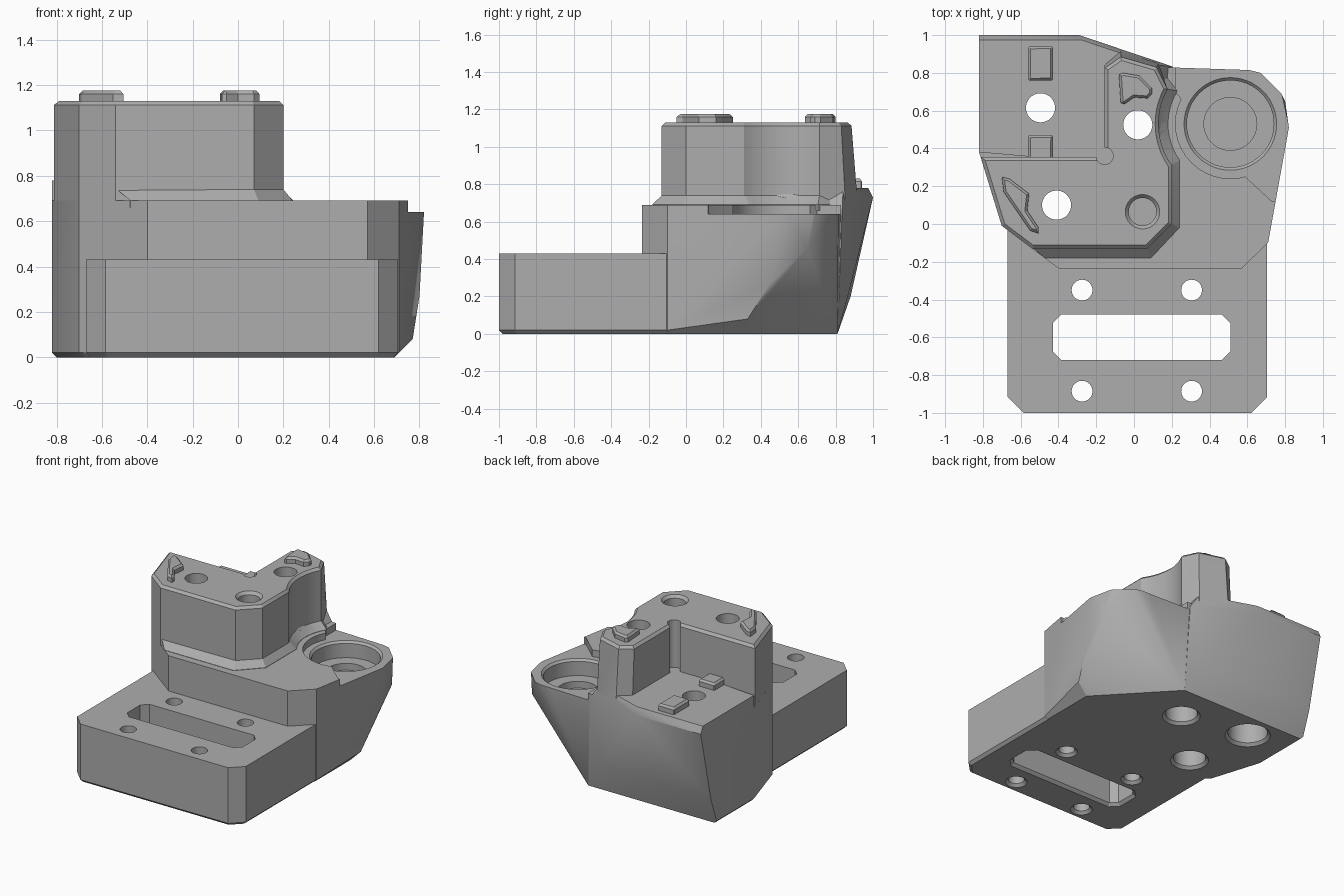
import bpy, bmesh, math
from mathutils import Vector

old = bpy.data.objects.get("Cube")
if old:
    bpy.data.objects.remove(old, do_unlink=True)

grey = bpy.data.materials.new("plain grey")
grey.use_nodes = True
COLOR = (0.42, 0.42, 0.42, 1)
grey.diffuse_color = COLOR
for node in grey.node_tree.nodes:
    if node.type == 'BSDF_PRINCIPLED':
        node.inputs["Base Color"].default_value = COLOR


def finish(name, bm):
    bmesh.ops.recalc_face_normals(bm, faces=bm.faces)
    mesh = bpy.data.meshes.new(name)
    bm.to_mesh(mesh)
    bm.free()
    mesh.materials.append(grey)
    obj = bpy.data.objects.new(name, mesh)
    bpy.context.collection.objects.link(obj)
    return obj


def loft(name, *sections):
    """Join outlines of equal length, given as (points, height)."""
    bm = bmesh.new()
    rings = [[bm.verts.new((x, y, z)) for x, y in pts] for pts, z in sections]
    n = len(rings[0])
    for low, high in zip(rings, rings[1:]):
        for i in range(n):
            j = (i + 1) % n
            bm.faces.new((low[i], low[j], high[j], high[i]))
    bm.faces.new(rings[0][::-1])
    bm.faces.new(rings[-1])
    return finish(name, bm)


def hull(name, layers):
    bm = bmesh.new()
    for z, pts in layers.items():
        for x, y in pts:
            bm.verts.new((x, y, z))
    res = bmesh.ops.convex_hull(bm, input=bm.verts)
    spare = {v for v in res["geom_interior"] + res["geom_unused"]
             if isinstance(v, bmesh.types.BMVert)}
    bmesh.ops.delete(bm, geom=list(spare), context='VERTS')
    bmesh.ops.dissolve_limit(bm, angle_limit=0.01, verts=bm.verts, edges=bm.edges)
    return finish(name, bm)


def inset(pts, d):
    """Move a counter-clockwise outline inwards by d."""
    out = []
    for i, p in enumerate(pts):
        p, a, b = Vector(p), Vector(pts[i - 1]), Vector(pts[(i + 1) % len(pts)])
        e, f = (p - a).normalized(), (b - p).normalized()
        m, k = Vector((-e.y, e.x)), Vector((-f.y, f.x))
        out.append(tuple(p + (m + k) * d / (1 + m.dot(k))))
    return out


def arc(c, r, a0, a1, n):
    angles = [math.radians(a0 + (a1 - a0) * i / (n - 1)) for i in range(n)]
    return [(c[0] + r * math.cos(a), c[1] + r * math.sin(a)) for a in angles]


def turned(name, c, *steps, n=40):
    ring = 360 - 360 / n
    return loft(name, *[(arc(c, r, 0, ring, n), z) for r, z in steps])


def clipped(x0, x1, y0, y1, c):
    return [(x0 + c, y0), (x1 - c, y0), (x1, y0 + c), (x1, y1 - c),
            (x1 - c, y1), (x0 + c, y1), (x0, y1 - c), (x0, y0 + c)]


def combine(obj, other, op):
    mod = obj.modifiers.new(op.lower(), 'BOOLEAN')
    mod.object, mod.operation, mod.solver = other, op, 'EXACT'
    graph = bpy.context.evaluated_depsgraph_get()
    graph.update()
    mesh = bpy.data.meshes.new_from_object(obj.evaluated_get(graph))
    obj.modifiers.clear()
    obj.data = mesh
    bpy.data.objects.remove(other, do_unlink=True)


# Main body with the sloping lobe
body = hull("mount_body", {
    0: [(-.4, -.22), (.57, -.22), (.69, -.09), (.69, .32), (.23, .81),
        (-.68, 0), (-.8, .38), (-.8, .78)],
    .02: [(-.7, -.01), (-.4, -.235), (.57, -.235), (.71, -.1), (-.82, .38)],
    .08: [(.77, .33)],
    .27: [(.8, .45)],
    .46: [(.8, .65)],
    .64: [(.82, .51), (.78, .69), (.67, .8), (.61, .815)],
    .69: [(-.7, -.01), (-.4, -.235), (.57, -.235), (.71, -.1), (.73, .12),
          (.82, .51), (.78, .69), (.67, .8), (.61, .815), (.2, .83),
          (-.82, .38), (-.82, .8)],
})
# Lower ledge around the socket
LOBE = (.51, .53)
ledge = [(.6, .24), (.73, .12), (1, .1), (1, 1), (.22, 1), (.22, .7)]
combine(body, loft("ledge_cut", (ledge, .64), (ledge, .8)), 'DIFFERENCE')
combine(body, turned("ledge_round_cut", LOBE, (.29, .64), (.29, .8)), 'DIFFERENCE')

# Rear block with the pocket floor
rear = hull("rear_block", {
    0: [(-.8, .39), (-.8, .81), (.23, .81), (.1, .3)],
    .02: [(-.82, .38), (-.82, .815)],
    .2: [(-.82, .88), (.1, .865)],
    .66: [(.2, .835)],
    .73: [(-.82, 1), (-.29, 1)],
    .78: [(-.82, .975), (-.28, .975), (.12, .84), (.1, .3), (-.82, .38)],
})
combine(body, rear, 'UNION')

# Front plate
plate = clipped(-.67, .705, -1, .25, .085)
combine(body, loft("front_plate", (inset(plate, .02), 0), (plate, .02), (plate, .43)), 'UNION')

# Tower with a concave side beside the socket
head = [(-.812, .355), (-.7, -.01), (-.54, -.13), (.07, -.13), (.2, 0), (.2, .31)]
tail = [(.12, .83), (-.07, .885), (-.155, .825), (-.155, .355)]
foot = [(.13, .85), (-.07, .915), (-.155, .845), (-.155, .355)]
curve = arc(LOBE, .38, 214, 151, 12)
tower = head + curve + tail
combine(body, loft("tower", (head + curve + foot, .6), (head + curve + foot, .74),
                   (tower, 1.112), (inset(tower, .018), 1.13)), 'UNION')

# Sloped skirt at the tower foot
inner = [(-.3, .2), (-.535, -.125), (.07, -.13), (.2, 0), (.2, .31)]
outer = [(-.3, .2), (-.475, -.18), (.09, -.18), (.24, -.02), (.24, .33)]
skirt_low = outer + arc(LOBE, .33, 216, 148, 12) + [(.13, .83), (-.1, .8)]
skirt_top = inner + curve + [(.11, .8), (-.1, .8)]
combine(body, loft("skirt", (skirt_low, .66), (skirt_low, .692), (skirt_top, .74)), 'UNION')

# Relief in the inner corner of the pocket
combine(body, turned("corner_relief", (-.155, .36), (.045, .78), (.045, 1.3), n=24), 'DIFFERENCE')

# Round socket in the lobe
combine(body, turned("socket", LOBE, (.14, .47), (.14, .52), (.23, .52), (.23, .625),
                     (.247, .642), (.247, .8), n=56), 'DIFFERENCE')

# Plate bolt holes
for x in (-.275, .305):
    for y in (-.35, -.885):
        combine(body, turned("bolt_hole", (x, y), (.085, -.01), (.055, .02), (.055, .6)), 'DIFFERENCE')

# Plate slot
slot = clipped(-.43, .51, -.72, -.48, .045)
combine(body, loft("slot", (inset(slot, -.03), -.01), (slot, .02), (slot, .6)), 'DIFFERENCE')

# Through holes, wider from below
for x, y, r, depth in ((-.495, .615, .135, .2), (.02, .525, .11, .35), (-.41, .1, .11, .35)):
    combine(body, turned("through_hole", (x, y), (r + .03, -.01), (r, .02), (r, depth),
                         (.077, depth), (.077, 1.3)), 'DIFFERENCE')

# Blind hole on the tower
combine(body, turned("blind_hole", (.045, .065), (.073, .9), (.073, 1.11), (.1, 1.14)), 'DIFFERENCE')

# Raised keys on the tower and ribs in the pocket
raised = {
    "left_key": ([(-.7, .25), (-.69, .17), (-.55, -.035), (-.505, -.05), (-.505, -.02),
                  (-.565, .07), (-.555, .16), (-.66, .24)], 1.13, 1.175),
    "rear_key": ([(-.08, .79), (-.07, .64), (-.05, .635), (0, .67), (.07, .665),
                  (.095, .69), (.095, .72), (.03, .785), (-.06, .8)], 1.13, 1.175),
    "rear_rib": (clipped(-.56, -.43, .76, .94, .005), .78, .83),
    "inner_rib": (clipped(-.56, -.43, .34, .47, .005), .78, .83),
}
for name, (pts, low, high) in raised.items():
    part = loft(name, (pts, low - .02), (pts, high - .015), (inset(pts, .013), high))
    combine(body, part, 'UNION')

# Shading
body.data.materials.clear()
body.data.materials.append(grey)
for face in body.data.polygons:
    face.material_index = 0
bpy.ops.object.select_all(action='DESELECT')
body.select_set(True)
bpy.context.view_layer.objects.active = body
bpy.ops.object.shade_smooth_by_angle(angle=math.radians(25))
